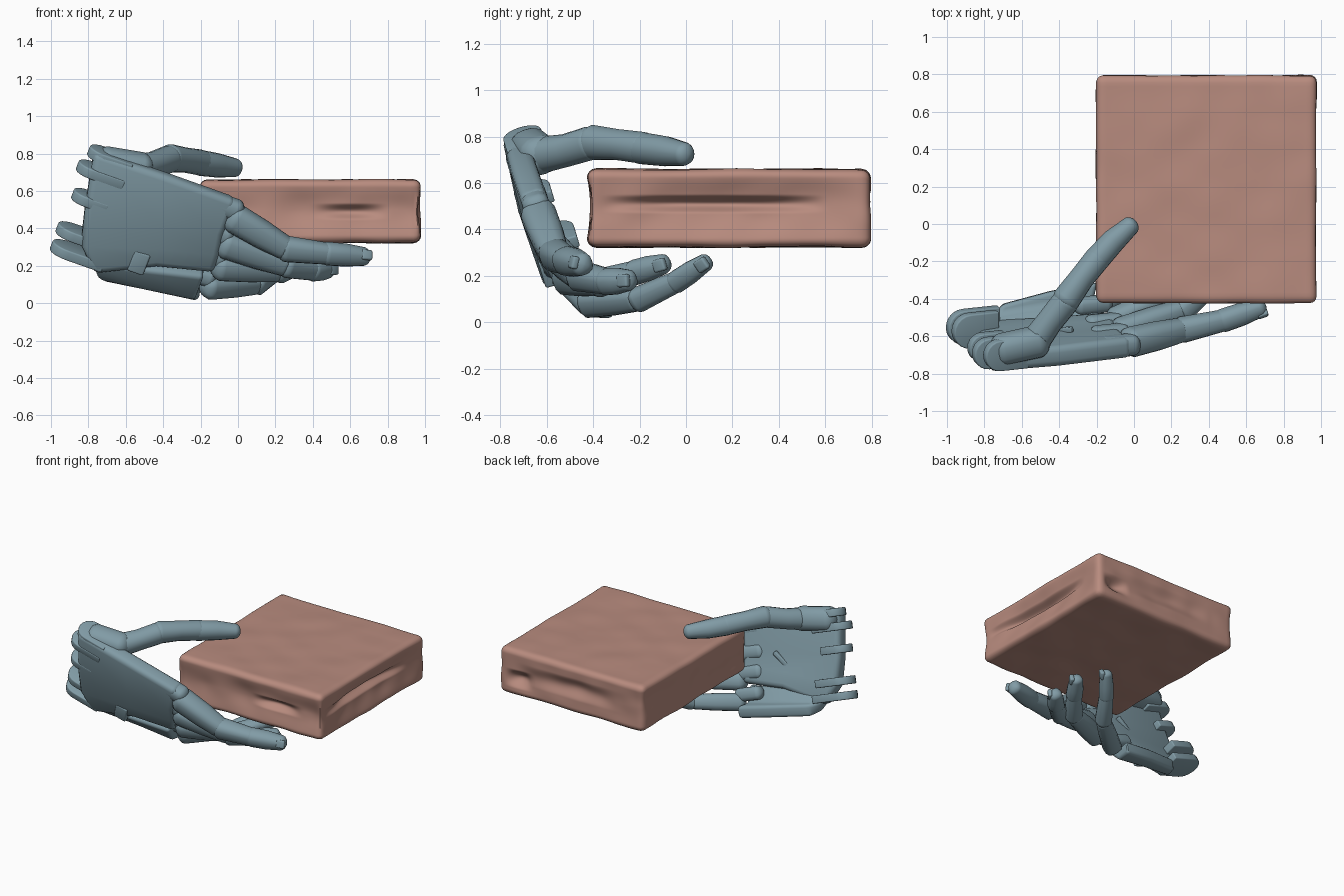
import bpy, bmesh
from math import sin, cos, pi, radians
from mathutils import Vector, Matrix, noise

if "Cube" in bpy.data.objects:
    bpy.data.objects.remove(bpy.data.objects["Cube"])

F = Vector((0.94, 0.10, -0.33)).normalized()   # palm length direction
W = Vector((0.33, -0.27, 0.90))
W = (W - W.dot(F) * F).normalized()            # palm width direction
N = W.cross(F)                                 # palm thickness direction


def material(name, col):
    m = bpy.data.materials.new(name)
    m.diffuse_color = col
    m.use_nodes = True
    m.node_tree.nodes["Principled BSDF"].inputs["Base Color"].default_value = m.diffuse_color
    return m


STEEL = material("blue_grey", (0.22, 0.33, 0.38, 1))
CLAY = material("clay", (0.48, 0.26, 0.21, 1))


def finish(bm, name, mat, solid=0, bevel=0, angle=35):
    bmesh.ops.recalc_face_normals(bm, faces=bm.faces)
    me = bpy.data.meshes.new(name)
    bm.to_mesh(me)
    bm.free()
    ob = bpy.data.objects.new(name, me)
    bpy.context.collection.objects.link(ob)
    me.materials.append(mat)
    if solid:
        m = ob.modifiers.new("thickness", 'SOLIDIFY')
        m.thickness, m.offset = solid, 0
    if bevel:
        m = ob.modifiers.new("edges", 'BEVEL')
        m.width, m.segments, m.limit_method = bevel, 3, 'ANGLE'
        m.angle_limit = radians(40)
    bpy.ops.object.select_all(action='DESELECT')
    ob.select_set(True)
    bpy.context.view_layer.objects.active = ob
    if solid or bevel:
        bpy.ops.object.convert(target='MESH')
    bpy.ops.object.shade_smooth_by_angle(angle=radians(angle))
    return ob


def tube(name, pts, radii, sides=16, square=2.6, round_ends=5):
    """Round-ended limb with a slightly boxy cross-section."""
    pts = [Vector(p) for p in pts]
    first, last = (pts[1] - pts[0]).normalized(), (pts[-1] - pts[-2]).normalized()
    rings = []
    for k in range(round_ends):
        a = pi / 2 * (k + 0.3) / round_ends
        rings.append((pts[0] - first * radii[0] * 0.8 * cos(a), first, radii[0] * sin(a)))
    for i, p in enumerate(pts):
        d = pts[min(i + 1, len(pts) - 1)] - pts[max(i - 1, 0)]
        rings.append((p, d.normalized(), radii[i]))
    for k in reversed(range(round_ends)):
        a = pi / 2 * (k + 0.3) / round_ends
        rings.append((pts[-1] + last * radii[-1] * 0.8 * cos(a), last, radii[-1] * sin(a)))
    bm = bmesh.new()
    loops = []
    for c, d, r in rings:
        u = (W - W.dot(d) * d).normalized()
        v = d.cross(u)
        loop = []
        for j in range(sides):
            a = 2 * pi * j / sides
            s = (abs(cos(a)) ** square + abs(sin(a)) ** square) ** (-1 / square)
            loop.append(bm.verts.new(c + r * s * (u * cos(a) + v * sin(a))))
        loops.append(loop)
    for A, B in zip(loops, loops[1:]):
        for j in range(sides):
            bm.faces.new((A[j], A[j - 1], B[j - 1], B[j]))
    bm.faces.new(loops[0])
    bm.faces.new(loops[-1])
    return finish(bm, name, STEEL, angle=40)


def plate(name, rows, thick, bevel=0.035):
    bm = bmesh.new()
    g = [[bm.verts.new(p) for p in row] for row in rows]
    for A, B in zip(g, g[1:]):
        for j in range(len(A) - 1):
            bm.faces.new((A[j], A[j + 1], B[j + 1], B[j]))
    return finish(bm, name, STEEL, solid=thick, bevel=bevel)


def fin(name, c, length, r, thick):
    """Flat hinge lug: round outer end, straight run into the palm."""
    c = Vector(c)
    prof = [(-r * sin(a), r * cos(a)) for a in [pi * k / 10 for k in range(11)]]
    prof += [(length, -r), (length, r)]
    bm = bmesh.new()
    f = bm.faces.new([bm.verts.new(c + F * x + N * y - W * thick / 2) for x, y in prof])
    up = bmesh.ops.extrude_face_region(bm, geom=[f])['geom']
    bmesh.ops.translate(bm, vec=W * thick,
                        verts=[v for v in up if isinstance(v, bmesh.types.BMVert)])
    return finish(bm, name, STEEL, bevel=0.008)


def block(name, c, size, x, z, bevel=0.01):
    x = Vector(x).normalized()
    y = Vector(z).cross(x).normalized()
    rot = Matrix((x, y, x.cross(y))).transposed().to_4x4()
    bm = bmesh.new()
    bmesh.ops.create_cube(bm, size=1, matrix=Matrix.Translation(c) @ rot @ Matrix.Diagonal((*size, 1)))
    return finish(bm, name, STEEL, bevel=bevel)


# Palm: main back plate and curled little-finger-side plate
plate("palm_plate", [
    [(-.77, -.74, .82), (-.82, -.67, .50), (-.84, -.61, .32), (-.77, -.56, .17)],
    [(-.40, -.71, .70), (-.42, -.645, .44), (-.43, -.59, .31), (-.44, -.54, .21)],
    [(-.01, -.665, .56), (-.08, -.605, .38), (-.10, -.56, .28), (-.13, -.51, .18)]], 0.115)
plate("palm_side_plate", [
    [(-.78, -.58, .24), (-.75, -.51, .17), (-.71, -.43, .16)],
    [(-.45, -.55, .20), (-.47, -.45, .11), (-.45, -.36, .11)],
    [(-.18, -.52, .17), (-.22, -.42, .06), (-.20, -.31, .055)]], 0.09, 0.025)
block("palm_clip", (-.53, -.60, .22), (.09, .05, .12), F, W)

# Raised V ribs inside the palm
block("palm_rib_upper", (-.42, -.57, .38), (.22, .03, .03), (.7, .05, .5), N, 0.006)
block("palm_rib_lower", (-.62, -.555, .28), (.26, .03, .03), F, N, 0.006)

# Wrist hinge lugs
for i, (c, ln, r) in enumerate([((-.72, -.70, .79), .16, .085), ((-.78, -.69, .71), .18, .085),
                                ((-.81, -.66, .56), .12, .08), ((-.88, -.57, .375), .16, .095),
                                ((-.91, -.55, .28), .20, .095)]):
    fin(f"wrist_lug_{i + 1}", c, ln, r, 0.055)

# Fingers: knuckle, middle joint, end joint, tip, base radius
fingers = {
    "index": [(-.01, -.63, .45), (.26, -.565, .29), (.48, -.515, .265), (.67, -.45, .25), .078],
    "middle": [(-.06, -.57, .31), (.26, -.46, .20), (.40, -.34, .175), (.48, -.25, .18), .072],
    "ring": [(-.09, -.51, .19), (.22, -.37, .17), (.34, -.22, .215), (.42, -.10, .25), .068],
    "little": [(-.15, -.41, .085), (.10, -.20, .10), (.21, -.04, .175), (.31, .08, .255), .062],
}
for name, (a, b, c, t, r) in fingers.items():
    a, b, c, t = map(Vector, (a, b, c, t))
    k = a - F * 0.02 + W * 0.045
    tube(name + "_knuckle_lug", [k - F * 0.14, k], [r * .75, r * .75], square=3)
    tube(name + "_proximal", [a, a.lerp(b, .5), b.lerp(a, .08)], [r, r * .95, r * .82], square=3)
    tube(name + "_middle", [b, c.lerp(b, .05)], [r * .86, r * .72], square=3)
    tube(name + "_distal", [c, c.lerp(t, .5), t], [r * .78, r * .76, r * .62])
    d = (t - c).normalized()
    side = (Vector((1, 0, 0)) - d * d.x).normalized()
    block(name + "_nail", t + side * r * .5 + d * .005, (.06, .055, .03), d, side)

# Thumb and its mount
tube("thumb_mount", [(-.70, -.67, .75), (-.52, -.63, .72)], [.085, .085])
tube("thumb_proximal", [(-.53, -.63, .72), (-.45, -.52, .74), (-.37, -.42, .77)],
     [.078, .07, .072], square=2.2)
tube("thumb_middle", [(-.36, -.40, .775), (-.28, -.29, .765), (-.20, -.19, .752)],
     [.074, .066, .068], square=2.2)
tube("thumb_distal", [(-.20, -.19, .75), (-.11, -.09, .737), (-.02, -.01, .725)],
     [.068, .064, .05], square=2.2)

# Held block: rounded slab with worn, dented sides
bm = bmesh.new()
bmesh.ops.create_cube(bm, size=2)
bmesh.ops.subdivide_edges(bm, edges=bm.edges[:], cuts=60, use_grid_fill=True)
half, mid, R = Vector((.59, .61, .168)), Vector((.387, .185, .492)), 0.04


def bump(v, c, w):
    return max(0, 1 - ((v - c) / w) ** 2) ** 2


for v in bm.verts:
    p = Vector([v.co[i] * half[i] for i in range(3)])
    core = Vector([max(-half[i] + R, min(half[i] - R, p[i])) for i in range(3)])
    n = (p - core).normalized()
    p = core + n * R
    q = p + mid
    flat = noise.noise(q * 5) * 0.007
    h = Vector((n.x, n.y, 0))
    belly = bump(p.z, 0, .15)
    rough = 0.006 + 0.012 * noise.noise(q * 6)
    dent = belly * rough
    if n.x > .5:      # hollowed right side with a long slot
        dent += .035 * bump(p.z, 0, .16) * bump(p.y, 0, .60) ** .5
        dent += .05 * bump(q.z, .51, .04) * bump(q.y, .12, .48) ** .5
    elif n.y < -.5:   # front dents
        dent += .015 * belly + .04 * bump(q.z, .49, .045) * bump(q.x, .6, .22)
    elif n.y > .5:    # back crease and corner hole
        dent += .025 * bump(q.z, .50, .08) * bump(q.x, .4, .5)
        dent += .05 * bump(q.z, .45, .07) * bump(q.x, .82, .12)
    v.co = q - h * dent + n * flat
finish(bm, "held_block", CLAY, angle=60)
